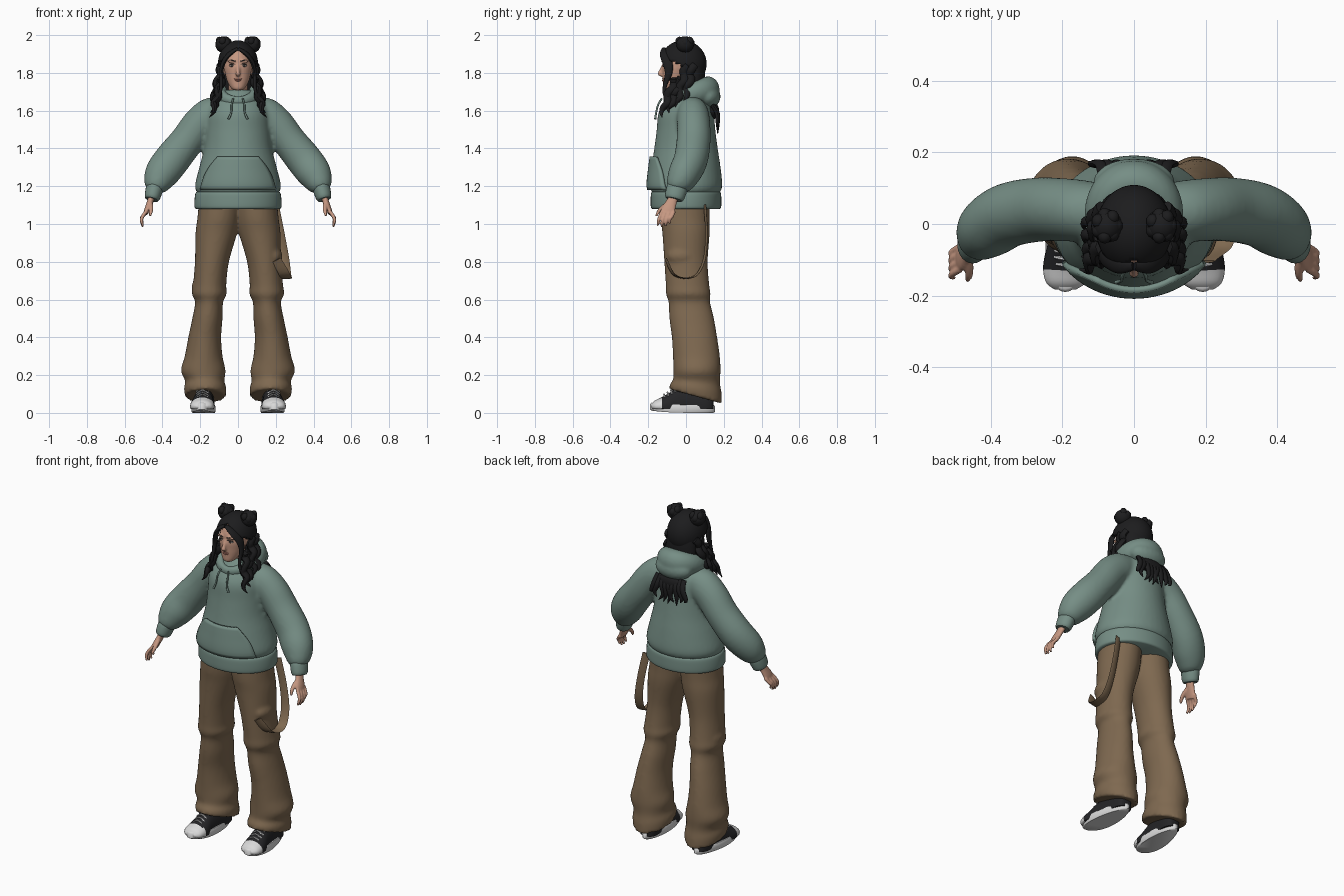
import bpy, bmesh, math, random
from mathutils import Vector, Matrix

random.seed(4)
if "Cube" in bpy.data.objects:
    bpy.data.objects.remove(bpy.data.objects["Cube"])


def material(name, rgb):
    m = bpy.data.materials.new(name)
    m.use_nodes = True
    m.diffuse_color = (*rgb, 1)
    bsdf = next(n for n in m.node_tree.nodes if n.type == 'BSDF_PRINCIPLED')
    bsdf.inputs["Base Color"].default_value = (*rgb, 1)
    bsdf.inputs["Roughness"].default_value = .8
    return m


GREEN = material("sage green", (.18, .27, .235))
BROWN = material("brown cotton", (.21, .14, .08))
HAIR = material("black hair", (.012, .012, .013))
SKIN = material("skin", (.56, .31, .22))
LIP = material("lips", (.42, .17, .13))
EYE = material("eye white", (.6, .57, .54))
IRIS = material("iris", (.06, .05, .045))
BLACK = material("shoe canvas", (.018, .018, .02))
WHITE = material("shoe rubber", (.7, .7, .7))


def spline(pts, steps, closed=False):
    """Catmull-Rom through tuples of any length."""
    n, out = len(pts), []
    pick = (lambda i: pts[i % n]) if closed else (lambda i: pts[max(0, min(n - 1, i))])
    for i in range(n if closed else n - 1):
        for k in range(steps):
            t = k / steps
            out.append(tuple(b + .5 * t * (c - a + t * (2*a - 5*b + 4*c - d + t * (3*(b - c) + d - a)))
                             for a, b, c, d in zip(pick(i-1), pick(i), pick(i+1), pick(i+2))))
    return out if closed else out + [tuple(pts[-1])]


def loft(bm, rings, closed=False):
    rows = [[bm.verts.new(p) for p in r] for r in rings]
    n = len(rows[0])
    for a, b in zip(rows, rows[1:] + (rows[:1] if closed else [])):
        for j in range(n):
            bm.faces.new((a[j], a[(j+1) % n], b[(j+1) % n], b[j]))
    if not closed:
        bm.faces.new(rows[0])
        bm.faces.new(rows[-1])


def stack(bm, stations, s=1, steps=4, n=32):
    """Level ellipses: centre x, y, z, radius x, radius y, optional slope."""
    rings = []
    for st in spline(stations, steps):
        x, y, z, rx, ry = st[:5]
        slope = st[5] if len(st) > 5 else 0
        angles = [2 * math.pi * j / n for j in range(n)]
        rings.append([(s * (x + rx * math.cos(a)), y + ry * math.sin(a),
                       z - slope * ry * math.sin(a)) for a in angles])
    loft(bm, rings)


def sweep(bm, stations, s=1, ref=(0, 1, 0), steps=4, n=12, closed=False):
    """Elliptic tube: x, y, z, radius along ref, radius across."""
    st = spline(stations, steps, closed)
    c = [Vector((s * p[0], p[1], p[2])) for p in st]
    rings = []
    for i, p in enumerate(st):
        if closed:
            t = c[(i+1) % len(c)] - c[i-1]
        else:
            t = c[min(i+1, len(c)-1)] - c[max(i-1, 0)]
        t.normalize()
        a = Vector(ref)
        a = (a - t * a.dot(t)).normalized()
        b = t.cross(a)
        ra, rb = max(p[3], .001), max(p[4], .001)
        rings.append([c[i] + a * ra * math.cos(q) + b * rb * math.sin(q)
                      for q in (2 * math.pi * j / n for j in range(n))])
    loft(bm, rings, closed)


def ball(bm, loc, scale, seg=24):
    bmesh.ops.create_uvsphere(bm, u_segments=seg, v_segments=seg // 2, radius=1,
                              matrix=Matrix.Translation(loc) @ Matrix.Diagonal((*scale, 1)))


def finish(name, bm, *mats, voxel=0, smooth=4, thick=0, rule=None, angle=50):
    bmesh.ops.recalc_face_normals(bm, faces=bm.faces)
    for f in bm.faces:
        f.material_index = rule(f.calc_center_median()) if rule else 0
    me = bpy.data.meshes.new(name)
    bm.to_mesh(me)
    bm.free()
    ob = bpy.data.objects.new(name, me)
    bpy.context.collection.objects.link(ob)
    for m in mats:
        me.materials.append(m)
    bpy.ops.object.select_all(action='DESELECT')
    ob.select_set(True)
    bpy.context.view_layer.objects.active = ob
    bpy.ops.object.shade_smooth_by_angle(angle=math.radians(angle))
    if thick:
        mod = ob.modifiers.new("thickness", 'SOLIDIFY')
        mod.thickness, mod.offset = thick, 0
    if voxel:
        mod = ob.modifiers.new("blend", 'REMESH')
        mod.mode, mod.voxel_size, mod.use_smooth_shade = 'VOXEL', voxel, True
        mod = ob.modifiers.new("soften", 'SMOOTH')
        mod.factor, mod.iterations = .5, smooth
    return ob


# Hoodie body and sleeves, blended into one garment
TORSO = [(0, 0, 1.16, .212, .175), (0, 0, 1.2, .228, .192), (0, 0, 1.3, .205, .183), (0, 0, 1.4, .18, .168),
         (0, 0, 1.5, .17, .155), (0, 0, 1.58, .165, .148), (0, .005, 1.63, .15, .13),
         (0, .01, 1.68, .115, .095), (0, .01, 1.71, .08, .07)]
bm = bmesh.new()
stack(bm, TORSO, n=40)
for s in (1, -1):
    sweep(bm, [(.05, .03, 1.62, .07, .06), (.13, .035, 1.58, .085, .095), (.2, .04, 1.53, .088, .093),
               (.27, .04, 1.44, .09, .09), (.35, .025, 1.34, .09, .095), (.405, -.01, 1.265, .085, .09),
               (.435, -.04, 1.205, .066, .066), (.445, -.048, 1.18, .045, .045)], s, n=28)
finish("hoodie", bm, GREEN, voxel=.011)

# Ribbed hem and cuffs
bm = bmesh.new()
stack(bm, [(0, 0, 1.08, .222, .178), (0, 0, 1.09, .23, .186), (0, 0, 1.13, .23, .187),
           (0, 0, 1.165, .224, .184), (0, 0, 1.172, .21, .17)], n=48)
for s in (1, -1):
    sweep(bm, [(.437, -.043, 1.2, .045, .04), (.441, -.047, 1.19, .055, .046),
               (.453, -.06, 1.145, .052, .042), (.457, -.064, 1.13, .044, .035)], s, n=24)
finish("hem_and_cuffs", bm, GREEN)


# Front pouch pocket following the torso
def front_y(x, z):
    st = min(spline(TORSO, 30), key=lambda p: abs(p[2] - z))
    return st[1] - st[4] * math.sqrt(max(0, 1 - (x / st[3]) ** 2))


bm = bmesh.new()
rows = []
for i in range(11):
    v = i / 10
    z = 1.182 + .173 * v
    w = .195 - .03 * v - .06 * v ** 2.2
    rows.append([bm.verts.new((w * k / 10, front_y(w * k / 10, z) - .008, z)) for k in range(-10, 11)])
for a, b in zip(rows, rows[1:]):
    for j in range(20):
        bm.faces.new((a[j], a[j+1], b[j+1], b[j]))
finish("pouch_pocket", bm, GREEN, thick=.018)

# Lowered hood around the neck
bm = bmesh.new()
loop = []
for i in range(16):
    q = 2 * math.pi * i / 16
    back = (1 - math.cos(q)) / 2
    loop.append((.095 * math.sin(q), .008 - .108 * math.cos(q), 1.65 + .06 * back ** .8,
                 .026 + .046 * back, .02 + .042 * back))
sweep(bm, loop, ref=(0, 0, 1), n=20, closed=True)
ball(bm, (0, .115, 1.675), (.115, .068, .065))
finish("hood", bm, GREEN, voxel=.009, smooth=3)

# Drawstrings
bm = bmesh.new()
for s in (1, -1):
    sweep(bm, [(.025, -.128, 1.665, .005, .005), (.034, -.148, 1.63, .005, .005),
               (.036, -.158, 1.59, .005, .005), (.05, -.163, 1.555, .006, .006)], s, ref=(1, 0, 0), n=8)
finish("drawstrings", bm, GREEN)

# Wide trousers with knee folds and cargo pocket bulges
bm = bmesh.new()
for s in (1, -1):
    stack(bm, [(.095, -.005, 1.12, .112, .132), (.103, -.005, 1.03, .112, .13), (.115, 0, .95, .11, .125),
               (.138, 0, .8, .09, .115), (.15, .008, .68, .088, .115), (.152, .012, .63, .092, .118),
               (.153, .018, .585, .074, .11), (.162, .03, .5, .08, .118), (.176, .045, .4, .087, .12),
               (.182, .055, .3, .1, .124), (.184, .058, .225, .118, .125), (.176, .056, .17, .104, .124),
               (.174, .052, .13, .112, .136), (.172, .05, .088, .108, .14, )], s, n=36, steps=5)
ball(bm, (-.2, .01, .665), (.045, .075, .055))
ball(bm, (.185, -.02, .83), (.05, .08, .05))
# Skew the open hems so that they dip at the heel
for v in bm.verts:
    if v.co.z < .2:
        v.co.z -= .27 * (v.co.y - .05) * (.2 - v.co.z) / .11
finish("trousers", bm, BROWN, voxel=.011, smooth=3)

# Hanging strap on the left hip
bm = bmesh.new()
sweep(bm, [(.195, .1, 1.1, .022, .004), (.225, .108, .95, .022, .004), (.247, .098, .82, .024, .004),
           (.256, .06, .735, .026, .004), (.258, 0, .713, .028, .004), (.245, -.065, .735, .028, .004),
           (.205, -.105, .81, .024, .004)], ref=(1, .25, 0), n=8, steps=6)
finish("hip_strap", bm, BROWN)

# Canvas shoes
for s, side in ((1, "left"), (-1, "right")):
    bm = bmesh.new()
    rings = []
    for z, g in ((0, .95), (.006, 1), (.034, 1), (.042, .95)):
        ring = []
        for j in range(36):
            a = 2 * math.pi * j / 36
            front = (1 + math.cos(a)) / 2
            ring.append((s * (.172 + .02 * front + g * (.053 + .019 * front) * math.sin(a)),
                         -.018 - g * .172 * math.cos(a), z + .012 * front ** 4))
        rings.append(ring)
    loft(bm, rings)
    finish(side + "_shoe_sole", bm, WHITE)
    bm = bmesh.new()
    sweep(bm, [(.191, -.183, .035, .03, .01), (.191, -.165, .035, .054, .03), (.19, -.13, .035, .064, .047),
               (.187, -.09, .035, .062, .07), (.184, -.05, .035, .056, .098), (.178, .02, .035, .052, .115),
               (.173, .1, .035, .05, .105), (.172, .135, .035, .038, .09), (.172, .146, .035, .02, .06)],
          s, ref=(1, 0, 0), n=24)
    for v in bm.verts:
        v.co.z = max(v.co.z, .02)
    finish(side + "_shoe_upper", bm, BLACK, WHITE, rule=lambda c: int(c.y < -.128))
    bm = bmesh.new()
    for k in range(4):
        y, z = -.116 + .018 * k, .098 + .0115 * k
        sweep(bm, [(.155, y + .006, z - .02, .005, .004), (.188, y, z, .005, .004),
                   (.221, y + .006, z - .02, .005, .004)], s, n=6)
    finish(side + "_shoe_laces", bm, WHITE)

# Hands
bm = bmesh.new()
for s in (1, -1):
    sweep(bm, [(.452, -.058, 1.16, .024, .018), (.464, -.075, 1.12, .028, .017), (.48, -.092, 1.08, .036, .015),
               (.489, -.1, 1.055, .036, .012)], s, n=16)
    for i in range(4):
        y, drop = -.13 + .021 * i, (.006, 0, .003, .018)[i]
        sweep(bm, [(.485, y + .004, 1.068, .01, .01), (.505, y - .008, 1.04, .0095, .0095),
                   (.511, y - .016, 1.012 + drop, .0085, .0085), (.503, y - .02, .985 + drop, .006, .006)],
              s, n=10)
    sweep(bm, [(.466, -.085, 1.115, .014, .014), (.461, -.118, 1.092, .013, .012),
               (.461, -.143, 1.068, .011, .01), (.466, -.158, 1.042, .006, .006)], s, ref=(1, 0, 0), n=10)
finish("hands", bm, SKIN, voxel=.0045, smooth=2)

# Head: skull, jaw, nose, ears and neck blended together
bm = bmesh.new()
ball(bm, (0, -.02, 1.85), (.08, .104, .1))
stack(bm, [(0, -.092, 1.708, .018, .018), (0, -.08, 1.718, .036, .04), (0, -.066, 1.75, .055, .056),
           (0, -.055, 1.79, .067, .069), (0, -.045, 1.84, .074, .08), (0, -.035, 1.9, .06, .07)], n=28)
sweep(bm, [(0, -.12, 1.84, .009, .009), (0, -.133, 1.812, .01, .009), (0, -.139, 1.795, .014, .011),
           (0, -.127, 1.786, .011, .006)], ref=(1, 0, 0))
sweep(bm, [(0, .02, 1.6, .065, .06), (0, .005, 1.68, .05, .05), (0, -.015, 1.78, .048, .052)], n=20)
for s in (1, -1):
    ball(bm, (s * .08, -.008, 1.81), (.012, .018, .032))
    ball(bm, (s * .03, -.115, 1.862), (.026, .012, .009))
finish("head", bm, SKIN, voxel=.0055, smooth=2)

# Eyes, brows and lips
bm = bmesh.new()
for s in (1, -1):
    ball(bm, (s * .031, -.11, 1.838), (.015, .012, .007))
finish("eyes", bm, EYE)
bm = bmesh.new()
for s in (1, -1):
    ball(bm, (s * .031, -.118, 1.838), (.0065, .0065, .0065), 12)
    sweep(bm, [(.014, -.121, 1.845, .002, .002), (.031, -.122, 1.8465, .003, .0025),
               (.047, -.112, 1.842, .002, .002)], s, ref=(0, 0, 1), n=6)
    sweep(bm, [(.013, -.127, 1.861, .003, .003), (.034, -.124, 1.867, .003, .003),
               (.054, -.107, 1.861, .002, .002)], s, ref=(0, 0, 1), n=6)
finish("irises_and_brows", bm, IRIS)
bm = bmesh.new()
ball(bm, (0, -.118, 1.768), (.021, .008, .0045))
ball(bm, (0, -.118, 1.76), (.018, .0085, .0055))
finish("lips", bm, LIP)

# Hair cap with the face and ear openings removed
bm = bmesh.new()
ball(bm, (0, -.015, 1.848), (.1, .118, .118), 56)
gone = [f for f in bm.faces for c in [f.calc_center_median()]
        if (c.y < -.03 and c.z < 1.93 - .8 * abs(c.x)) or (c.y < .02 and c.z < 1.83)]
bmesh.ops.delete(bm, geom=gone, context='FACES')
finish("hair_cap", bm, HAIR, thick=.012)

# Hair buns, side locks and the mass at the nape
bm = bmesh.new()
stack(bm, [(0, .03, 1.9, .08, .06), (0, .04, 1.8, .094, .06), (0, .045, 1.72, .09, .055),
           (0, .05, 1.64, .07, .05)])
for s in (1, -1):
    ball(bm, (s * .076, -.005, 1.95), (.044, .046, .044))
    for i in range(7):
        q = 2 * math.pi * i / 7
        ball(bm, (s * .076 + .026 * math.cos(q), -.005 + .03 * math.sin(q), 1.958 + .01 * (i % 2)),
             (.02, .022, .024), 10)
    # Parted fringe sweeping to the temple, then a thin strand
    sweep(bm, [(.002, -.118, 1.928, .012, .008), (.045, -.118, 1.9, .022, .01), (.077, -.098, 1.855, .026, .012),
               (.089, -.092, 1.8, .02, .01), (.088, -.108, 1.745, .012, .009), (.093, -.115, 1.7, .01, .008),
               (.108, -.1, 1.65, .009, .008), (.105, -.085, 1.6, .003, .003)], s, ref=(0, 1, .4))
    # Wavy locks falling over the shoulder
    for k in range(4):
        y, amp = .035 - .03 * k, .009
        pts = []
        for i in range(9):
            u = i / 8
            r = .021 * (1 - u ** 4) + .002
            pts.append((.088 + .055 * u ** 1.2 + amp * math.sin(5.5 * math.pi * u + k), y - (.045 + .012 * k) * u
                        + amp * math.cos(5 * math.pi * u + k), 1.84 - (.2 + .024 * k) * u if k < 2
                        else 1.77 - (.13 + .025 * k) * u, r, r * .85))
        sweep(bm, pts, s, n=8)
finish("hair_locks", bm, HAIR)

# Ragged hair ends spilling below the hood at the back
bm = bmesh.new()
ball(bm, (0, .145, 1.6), (.085, .03, .045))
for i in range(9):
    x = (i - 4) * .021
    end = 1.465 + .012 * abs(i - 4) + random.uniform(-.01, .02)
    bend = random.uniform(-.02, .02)
    sweep(bm, [(x, .14, 1.63, .012, .018), (x * 1.1, .166, 1.585, .013, .018),
               (x * 1.2 + bend, .168, 1.53, .01, .013), (x * 1.35 - bend * .5, .168, end, .002, .002)], n=8)
finish("back_hair", bm, HAIR)
